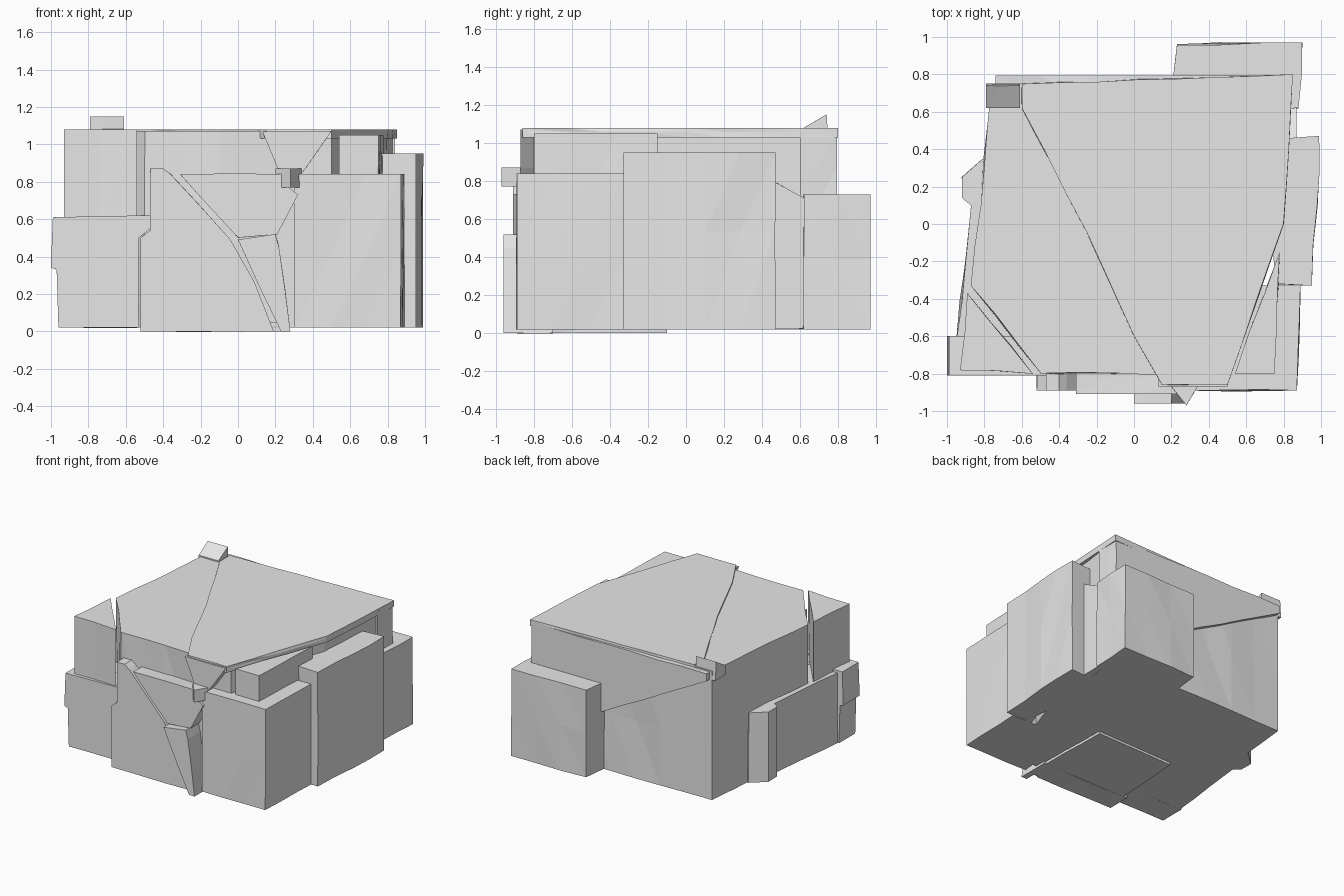
import bpy, bmesh, random
from mathutils import Vector

random.seed(4)
if "Cube" in bpy.data.objects:
    bpy.data.objects.remove(bpy.data.objects["Cube"], do_unlink=True)

stone = bpy.data.materials.new("grey_stone")
stone.use_nodes = True
grey = (0.8, 0.8, 0.8, 1)
stone.diffuse_color = grey
stone.node_tree.nodes["Principled BSDF"].inputs["Base Color"].default_value = grey

ORDER = {
    "x": lambda u, v, w: (w, u, v),
    "y": lambda u, v, w: (u, w, v),
    "z": lambda u, v, w: (u, v, w),
}


def chipped(points, rough):
    """Split long outline edges and nudge the new points for a broken edge."""
    out = []
    for i, p in enumerate(points):
        a, b = Vector(p), Vector(points[(i + 1) % len(points)])
        n = max(1, round((b - a).length / 0.22))
        side = Vector((b.y - a.y, a.x - b.x)).normalized()
        for k in range(n):
            push = rough if k else rough * 0.3
            out.append(a.lerp(b, k / n) + side * random.uniform(-push, push))
    return out


def slab(name, axis, points, low, high, rough=0.008):
    """Rough stone prism: an outline carried along one axis in three rings."""
    bm = bmesh.new()
    rings = []
    for w in (low, low + (high - low) * random.uniform(0.4, 0.6), high):
        rings.append([bm.verts.new(ORDER[axis](p.x, p.y, w))
                      for p in chipped(points, rough)])
    count = len(rings[0])
    for lower, upper in zip(rings, rings[1:]):
        for i in range(count):
            j = (i + 1) % count
            quad = (lower[i], lower[j], upper[j], upper[i])
            bm.faces.new((quad[0], quad[1], quad[2]))
            bm.faces.new((quad[0], quad[2], quad[3]))
    bm.faces.new(rings[0])
    bm.faces.new(rings[-1])
    bmesh.ops.recalc_face_normals(bm, faces=bm.faces)
    mesh = bpy.data.meshes.new(name)
    bm.to_mesh(mesh)
    bm.free()
    mesh.materials.append(stone)
    obj = bpy.data.objects.new(name, mesh)
    bpy.context.collection.objects.link(obj)


# Main block and its top
slab("core_block", "z", [(-.76, .75), (.84, .77), (.8, .4), (.78, 0), (.5, -.8),
                         (-.5, -.8), (-.87, -.33)], .02, 1.07)
slab("top_plate", "z", [(-.6, .75), (.85, .8), (.8, 0), (.5, -.86), (.15, -.86),
                        (0, -.6), (-.25, -.05), (-.6, .62)], 1.03, 1.08, .004)
slab("top_peak", "x", [(.62, 1), (.62, 1.08), (.74, 1.15), (.75, 1)], -.79, -.61, .004)
slab("base_plate", "z", [(-.5, -.88), (.27, -.88), (.25, -.1), (-.45, -.12)], 0, .05, .003)

# Split upper corners
slab("left_corner_shard", "z", [(-.89, -.37), (-.93, -.78), (-.54, -.8)], .02, 1.08)
slab("right_corner_shard", "z", [(.54, -.8), (.75, -.8), (.78, -.15)], .02, 1.05)
slab("front_overhang", "y", [(.13, 1.07), (.5, 1.07), (.36, .87), (.28, .77),
                             (.22, .85)], -.87, -.6, .004)

# Front face slabs
slab("front_left_slab", "y", [(-.96, .02), (-.97, .33), (-1, .34), (-.99, .61),
                              (-.47, .62), (-.47, .55), (-.53, .5), (-.53, .02)],
     -.81, -.6, .003)
slab("front_middle_slab", "y", [(-.52, 0), (.19, 0), (.09, .26), (-.04, .49), (-.36, .84),
                                (-.4, .87), (-.47, .87), (-.47, .54), (-.52, .5)],
     -.89, -.7, .003)
slab("front_wedge", "y", [(-.31, .84), (.25, .84), (.27, .77), (.32, .73), (.21, .52),
                          (0, .5)], -.91, -.7, .004)
slab("front_lower_shard", "y", [(0, .49), (.2, .52), (.22, .45), (.28, 0), (.23, 0)],
     -.96, -.7, .004)
slab("front_chip", "z", [(.2, -.87), (.28, -.97), (.34, -.87)], .77, .87, .003)
slab("front_right_slab", "z", [(.3, -.89), (.87, -.89), (.89, -.33), (.6, -.33),
                               (.5, -.6), (.32, -.7)], .02, .84, .006)

# Side slabs
slab("right_side_slab", "z", [(.76, -.32), (.95, -.33), (.98, .1), (.99, .47),
                              (.7, .45)], .02, .95)
slab("left_side_slab", "z", [(-.95, -.62), (-.9, -.2), (-.87, .1), (-.92, .14), (-.92, .25),
                             (-.81, .35), (-.6, .3), (-.6, -.62)], .02, .59)

# Back slabs
slab("back_block", "z", [(.2, .7), (.23, .96), (.68, .97), (.9, .97), (.88, .62),
                         (.7, .6)], .02, .73)
slab("back_side_slab", "x", [(.4, .02), (.94, .02), (.95, .53), (.46, .8), (.4, .8)],
     .7, .87, .004)
slab("back_upper_slab", "y", [(-.74, 1), (.2, .5), (.84, .5), (.84, 1.06), (-.74, 1.06)],
     .6, .795, .004)
